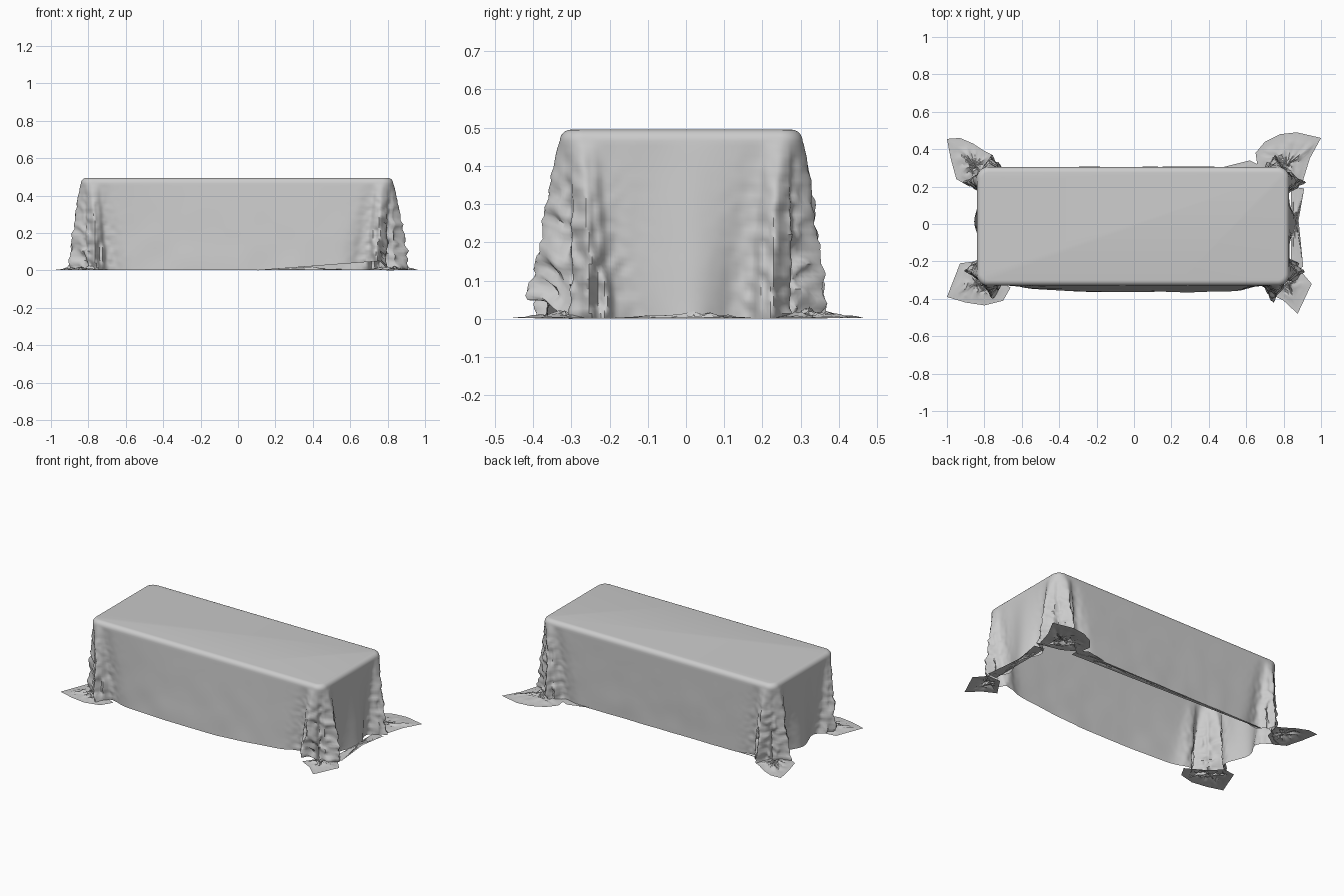
import bpy, bmesh, math, random
from mathutils import Vector, noise

random.seed(4)
if "Cube" in bpy.data.objects:
    bpy.data.objects.remove(bpy.data.objects["Cube"])

cloth = bpy.data.materials.new("grey cloth")
cloth.use_nodes = True
GREY = (0.6, 0.6, 0.6, 1)
cloth.diffuse_color = GREY
cloth.node_tree.nodes["Principled BSDF"].inputs["Base Color"].default_value = GREY

# Table top extents, corner radius and height
X0, X1, Y0, Y1 = -0.84, 0.83, -0.33, 0.305
R, TOP, EDGE, STEP = 0.06, 0.495, 0.03, 0.008


def finish(name, bm, angle=40):
    mesh = bpy.data.meshes.new(name)
    bm.to_mesh(mesh)
    bm.free()
    mesh.materials.append(cloth)
    obj = bpy.data.objects.new(name, mesh)
    bpy.context.collection.objects.link(obj)
    bpy.ops.object.select_all(action='DESELECT')
    obj.select_set(True)
    bpy.context.view_layer.objects.active = obj
    bpy.ops.object.shade_smooth_by_angle(angle=math.radians(angle))
    return obj


def outline():
    """Rounded rectangle as (point, normal, distance from corner, corner index)."""
    centres = [Vector((X1 - R, Y0 + R)), Vector((X1 - R, Y1 - R)),
               Vector((X0 + R, Y1 - R)), Vector((X0 + R, Y0 + R))]
    half_arc = R * math.pi / 4
    out = []
    for i, c in enumerate(centres):
        n_arc = 14
        for k in range(n_arc):
            a = (i - 1 + k / n_arc) * math.pi / 2
            n = Vector((math.cos(a), math.sin(a)))
            out.append((c + n * R, n, half_arc * (2 * k / n_arc - 1), i))
        a = i * math.pi / 2
        n = Vector((math.cos(a), math.sin(a)))
        nxt = centres[(i + 1) % 4]
        length = (nxt - c).length
        steps = round(length / STEP)
        for k in range(steps):
            f = k / steps
            d, corner = half_arc + f * length, i
            if f > 0.5:
                d, corner = -half_arc - (1 - f) * length, (i + 1) % 4
            out.append((c.lerp(nxt, f) + n * R, n, d, corner))
    return out


def bump(d, centre, width):
    return math.exp(-((d - centre) / width) ** 2)


def drape(p, n, d, corner, t):
    """Outward push of the hanging cloth; t runs 0 at the top to 1 at the hem."""
    s = t ** 0.8
    side = abs(n.x) > 0.9
    wander = 0.012 * noise.noise((corner * 5, t * 6, 1.5)) * t
    ridges = 0.0
    for sign in (-1, 1):
        ridges += 0.065 * bump(d, sign * (0.05 + 0.02 * t) + wander, 0.019)
        ridges += 0.03 * bump(d, sign * 0.105 * (0.7 + 0.3 * t) - wander, 0.013)
    ridges -= 0.025 * bump(d, wander, 0.02)
    trough = -0.022 * bump(abs(d), 0.11 + 0.05 * t, 0.03 + 0.03 * t)
    push = s * (ridges + trough)
    # Ragged creases on the gathered corners
    near = bump(d, 0, 0.12)
    push += near * t * 0.035 * noise.noise((p.x * 30, p.y * 30, t * 16))
    # Broad waves on the short ends and belly of the front
    if side:
        push += s * 0.014 * math.sin(p.y * 24 + 1.2) * (1 - near)
        push += 0.02 * t * (p.x > 0)
    elif n.y < -0.9:
        push += 0.034 * t * max(0, 1 - (abs(p.x - 0.1) / 0.8) ** 3)
    push += 0.004 * t * noise.noise((p.x * 7, p.y * 7, t * 3))
    return push


def hem(p, n):
    """Height of the lower edge: the front lifts toward one end."""
    if n.y < -0.5 and p.x > 0.1:
        return 0.05 * min(1, (p.x - 0.1) / 0.66) * min(1, max(0, (0.8 - p.x) / 0.04))
    return 0.001


# Cloth over the table: flat top, rounded rim, hanging skirt with gathered corners
bm = bmesh.new()
ring_path = outline()
rings = []
for k in range(6):
    a = k / 5 * math.pi / 2
    inset, drop = EDGE * (1 - math.sin(a)), EDGE * (1 - math.cos(a))
    rings.append([bm.verts.new((*(p - n * inset), TOP - drop)) for p, n, d, c in ring_path])
ROWS = 36
for r in range(1, ROWS + 1):
    t = r / ROWS
    row = []
    for p, n, d, c in ring_path:
        q = p + n * drape(p, n, d, c, t)
        low = hem(p, n)
        row.append(bm.verts.new((q.x, q.y, low + (TOP - EDGE - low) * (1 - t))))
    rings.append(row)
bm.faces.new(rings[0])
count = len(ring_path)
for upper, lower in zip(rings, rings[1:]):
    for i in range(count):
        j = (i + 1) % count
        bm.faces.new((upper[i], lower[i], lower[j], upper[j]))
finish("draped_cloth", bm, 50)


def floor_flap(name, centre, points, crumple=0.05):
    """Cloth lying on the floor, creased toward its centre."""
    bm = bmesh.new()
    c = Vector(centre)
    loop = []
    for a, b in zip(points, points[1:] + points[:1]):
        loop += [Vector(a).lerp(Vector(b), k / 5) for k in range(5)]
    rows = []
    for k in range(1, 9):
        f = k / 8
        row = []
        for p in loop:
            q = c.lerp(p, f)
            rough = max(0, 1 - f * 1.15)
            z = 0.002 + crumple * rough * abs(noise.noise((q.x * 22, q.y * 22, 3)))
            z += 0.012 * rough * random.random()
            row.append(bm.verts.new((q.x, q.y, z)))
        rows.append(row)
    mid = bm.verts.new((c.x, c.y, 0.02))
    n = len(loop)
    for i in range(n):
        j = (i + 1) % n
        bm.faces.new((mid, rows[0][i], rows[0][j]))
        for a, b in zip(rows, rows[1:]):
            bm.faces.new((a[i], b[i], b[j], a[j]))
    bmesh.ops.recalc_face_normals(bm, faces=bm.faces)
    if sum(f.normal.z for f in bm.faces) < 0:
        bmesh.ops.reverse_faces(bm, faces=bm.faces)
    finish(name, bm, 30)


# Corner flaps spread on the floor
floor_flap("front_right_flap", (-0.84, -0.32),
           [(-0.93, -0.21), (-1, -0.39), (-0.9, -0.42), (-0.8, -0.435),
            (-0.7, -0.41), (-0.66, -0.34), (-0.78, -0.27), (-0.85, -0.2)])
floor_flap("back_right_flap", (-0.85, 0.31),
           [(-0.76, 0.37), (-0.8, 0.39), (-0.86, 0.43), (-0.93, 0.46), (-1, 0.455),
            (-0.98, 0.35), (-0.95, 0.24), (-0.88, 0.2), (-0.79, 0.26)])
floor_flap("back_left_flap", (0.82, 0.32),
           [(0.9, 0.22), (0.94, 0.35), (1, 0.46), (0.87, 0.49), (0.78, 0.48),
            (0.7, 0.44), (0.65, 0.38), (0.66, 0.31), (0.76, 0.25)])
floor_flap("front_left_flap", (0.83, -0.32),
           [(0.72, -0.37), (0.8, -0.41), (0.875, -0.48), (0.95, -0.32),
            (0.89, -0.25), (0.8, -0.25)])

# Loose hem strips along the left end and the back
floor_flap("left_hem_strip", (0.865, 0.02),
           [(0.84, 0.2), (0.84, -0.24), (0.905, -0.23), (0.88, 0.02), (0.91, 0.19)], 0.02)
floor_flap("back_hem_strip", (0.4, 0.285),
           [(0.68, 0.31), (0.62, 0.34), (0.53, 0.305), (-0.7, 0.303),
            (-0.7, 0.295), (0.68, 0.25)], 0.0)
